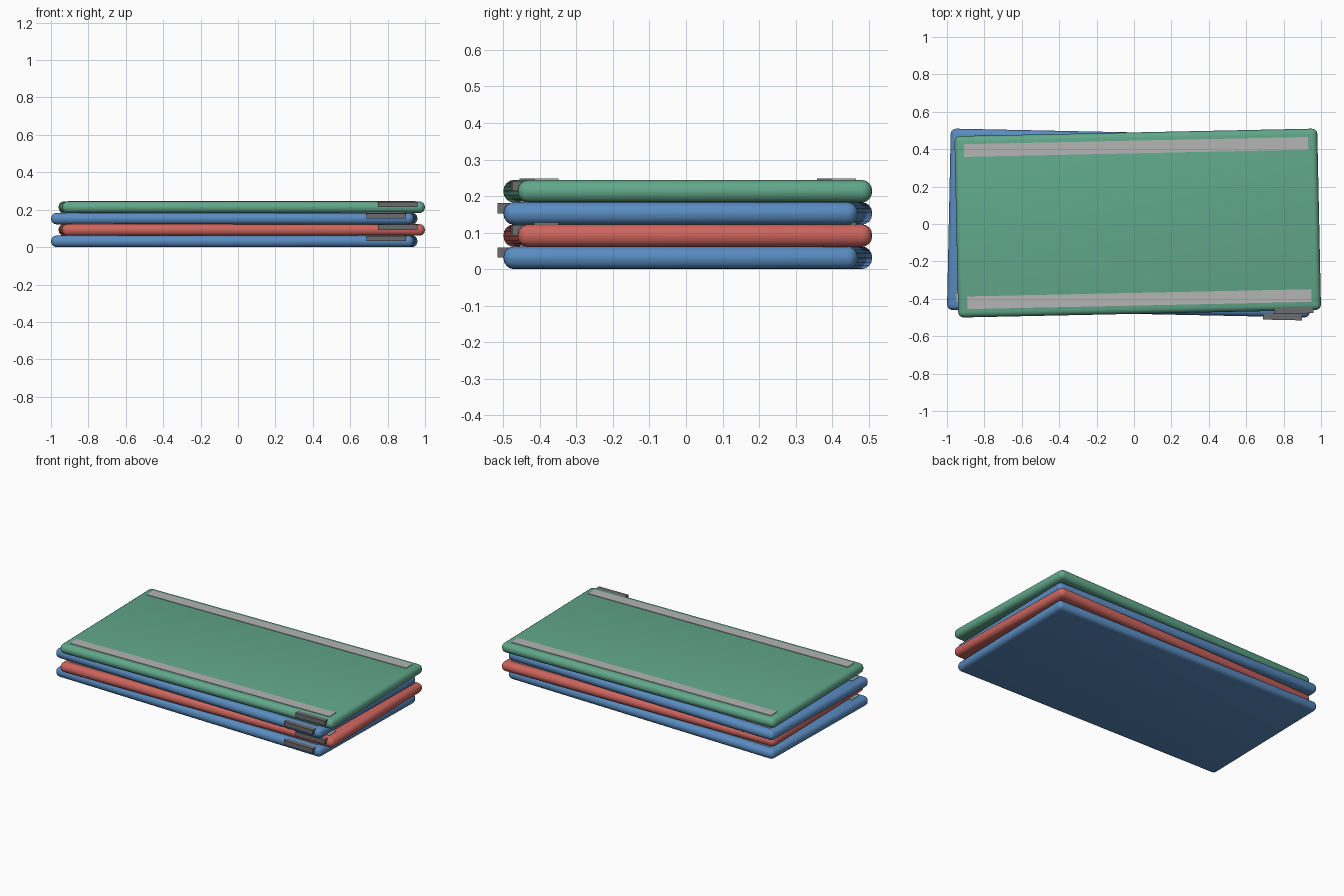
import bpy
from math import radians
from mathutils import Matrix

if "Cube" in bpy.data.objects:
    bpy.data.objects.remove(bpy.data.objects["Cube"])

L, W, T, PITCH = 1.94, 0.97, 0.062, 0.0607


def material(name, rgb):
    m = bpy.data.materials.new(name)
    m.diffuse_color = (*rgb, 1)
    m.use_nodes = True
    m.node_tree.nodes["Principled BSDF"].inputs["Base Color"].default_value = m.diffuse_color
    return m


blue = material("blue_vinyl", (0.10, 0.26, 0.53))
red = material("red_vinyl", (0.62, 0.13, 0.11))
green = material("green_vinyl", (0.12, 0.39, 0.26))
light = material("light_strip", (0.46, 0.46, 0.46))
dark = material("dark_tag", (0.15, 0.15, 0.16))


def box(name, center, size, frame, mat, bevel=0):
    bpy.ops.mesh.primitive_cube_add(size=1)
    ob = bpy.context.object
    ob.name = name
    ob.data.transform(Matrix.Translation(center) @ Matrix.Diagonal((*size, 1)))
    ob.matrix_world = frame
    ob.data.materials.append(mat)
    if bevel:
        mod = ob.modifiers.new("rounded_edges", 'BEVEL')
        mod.width = bevel
        mod.segments = 4
        bpy.ops.object.shade_smooth()
    return ob


# Stack of four mats, alternately twisted and shifted
for i, colour in enumerate((blue, red, blue, green)):
    side = 1 if i % 2 else -1
    frame = Matrix.Translation((0.02 * side, 0.005, i * PITCH)) @ Matrix.Rotation(radians(1.2 * side), 4, 'Z')
    box(f"mat_{i + 1}", (0, 0, T / 2), (L, W, T), frame, colour, 0.029)
    # Fastening strips along both long edges of the top
    for s, label in ((-1, "front"), (1, "back")):
        box(f"{label}_strip_{i + 1}", (0, s * 0.407, T), (1.84, 0.068, 0.007), frame, light)
    # Tag on the front edge
    box(f"tag_{i + 1}", (0.824, -0.483, 0.0455), (0.21, 0.036, 0.028), frame, dark)
